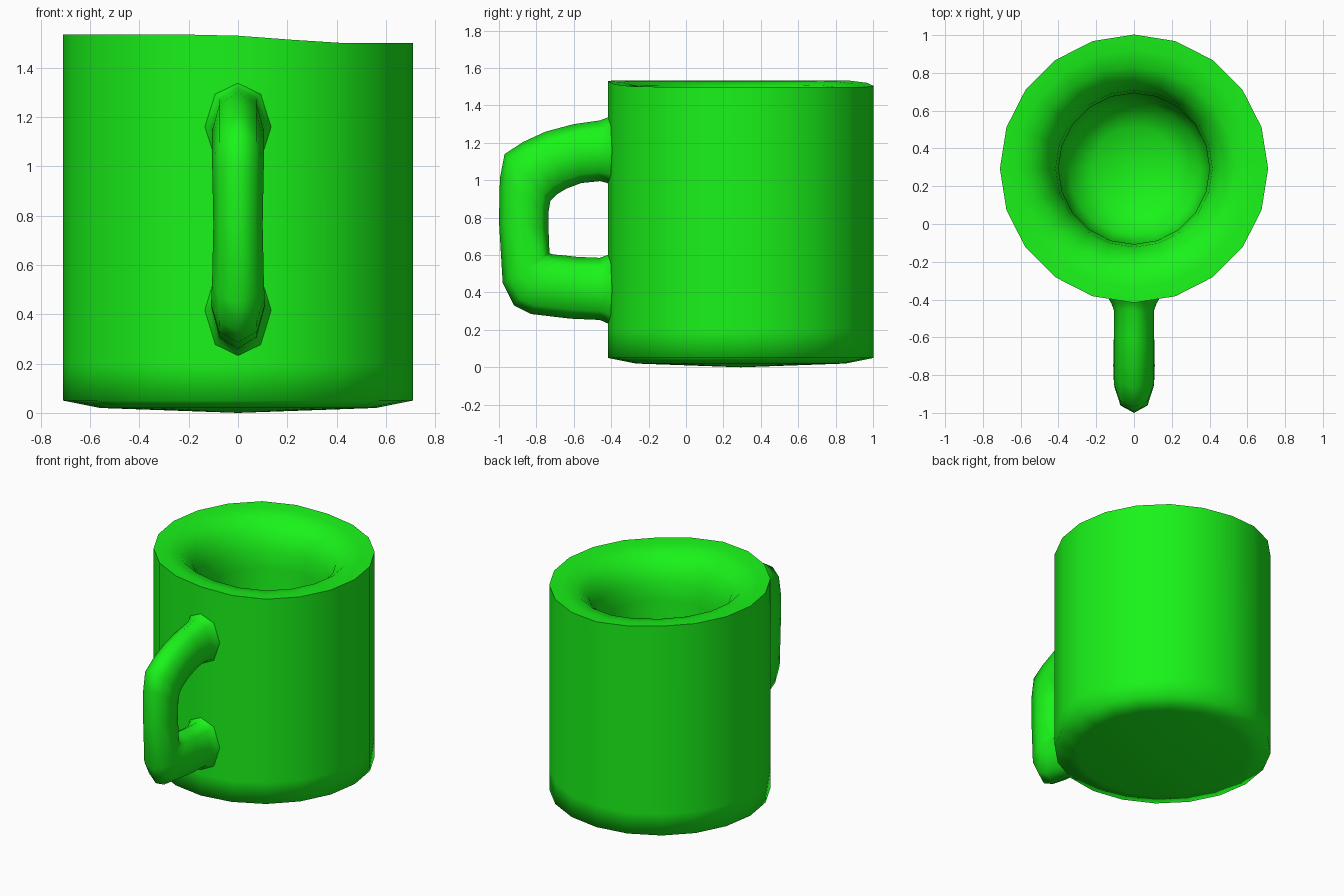
import bpy, bmesh, math

if "Cube" in bpy.data.objects:
    bpy.data.objects.remove(bpy.data.objects["Cube"])

green = bpy.data.materials.new("green_glaze")
green.diffuse_color = (0.01, 0.9, 0.01, 1)
green.use_nodes = True
green.node_tree.nodes["Principled BSDF"].inputs["Base Color"].default_value = green.diffuse_color

CY, SIDES = 0.293, 20


def finish(name, bm):
    bmesh.ops.recalc_face_normals(bm, faces=bm.faces[:])
    me = bpy.data.meshes.new(name)
    bm.to_mesh(me)
    bm.free()
    ob = bpy.data.objects.new(name, me)
    bpy.context.collection.objects.link(ob)
    me.materials.append(green)
    bpy.ops.object.select_all(action='DESELECT')
    ob.select_set(True)
    bpy.context.view_layer.objects.active = ob
    bpy.ops.object.shade_smooth_by_angle(angle=math.radians(80))
    return ob


def bridge(bm, rings):
    for a, b in zip(rings, rings[1:]):
        n = len(a)
        for i in range(n):
            j = (i + 1) % n
            bm.faces.new((a[i], a[j], b[j], b[i]))


def fan(bm, ring, centre):
    c = bm.verts.new(centre)
    for i in range(len(ring)):
        bm.faces.new((ring[i], ring[(i + 1) % len(ring)], c))


def rim_tilt(x, y):
    # the rim is slightly lower towards the back right
    t = max(-1, min(1, (x + 0.25 * (y - CY)) / 0.35))
    return -0.0175 * math.sin(t * math.pi / 2)


# Cup: radius, height, share of the rim tilt
profile = [(0.56, 0.02, 0), (0.71, 0.05, 0), (0.71, 0.2, 0), (0.71, 1.517, 1),
           (0.63, 1.512, 1), (0.54, 1.495, 0.8), (0.46, 1.42, 0.3),
           (0.415, 1.32, 0), (0.40, 1.2, 0), (0.395, 0.45, 0),
           (0.35, 0.28, 0), (0.22, 0.19, 0)]
bm = bmesh.new()
rings = []
for r, z, k in profile:
    ring = []
    for i in range(SIDES):
        a = 2 * math.pi * i / SIDES
        x, y = r * math.cos(a), CY + r * math.sin(a)
        ring.append(bm.verts.new((x, y, z + k * rim_tilt(x, y))))
    rings.append(ring)
bridge(bm, rings)
fan(bm, rings[0], (0, CY, 0.0))
fan(bm, rings[-1], (0, CY, 0.17))
finish("cup", bm)

# Handle: outer y, z, inner y, z, half width; flared where it meets the cup
sections = [(-0.37, 1.37, -0.37, 0.95, 0.15), (-0.42, 1.335, -0.42, 0.985, 0.12),
            (-0.46, 1.32, -0.46, 0.995, 0.105), (-0.60, 1.30, -0.56, 0.985, 0.105),
            (-0.75, 1.26, -0.64, 0.955, 0.105), (-0.87, 1.205, -0.69, 0.925, 0.105),
            (-0.97, 1.14, -0.725, 0.89, 0.105), (-0.995, 1.01, -0.735, 0.83, 0.103),
            (-1.0, 0.78, -0.735, 0.74, 0.10), (-0.98, 0.45, -0.73, 0.61, 0.105),
            (-0.92, 0.33, -0.71, 0.603, 0.108), (-0.83, 0.285, -0.67, 0.60, 0.11),
            (-0.62, 0.26, -0.58, 0.59, 0.107), (-0.46, 0.253, -0.46, 0.585, 0.105),
            (-0.42, 0.235, -0.42, 0.60, 0.12), (-0.37, 0.19, -0.37, 0.64, 0.15)]
bm = bmesh.new()
rings = []
for yo, zo, yi, zi, w in sections:
    ring = []
    for i in range(8):
        a = math.pi * i / 4
        t = (1 - math.cos(a)) / 2
        ring.append(bm.verts.new((w * math.sin(a), yo + (yi - yo) * t, zo + (zi - zo) * t)))
    rings.append(ring)
bridge(bm, rings)
for end in (rings[0], rings[-1]):
    bm.faces.new(end)
finish("handle", bm)
